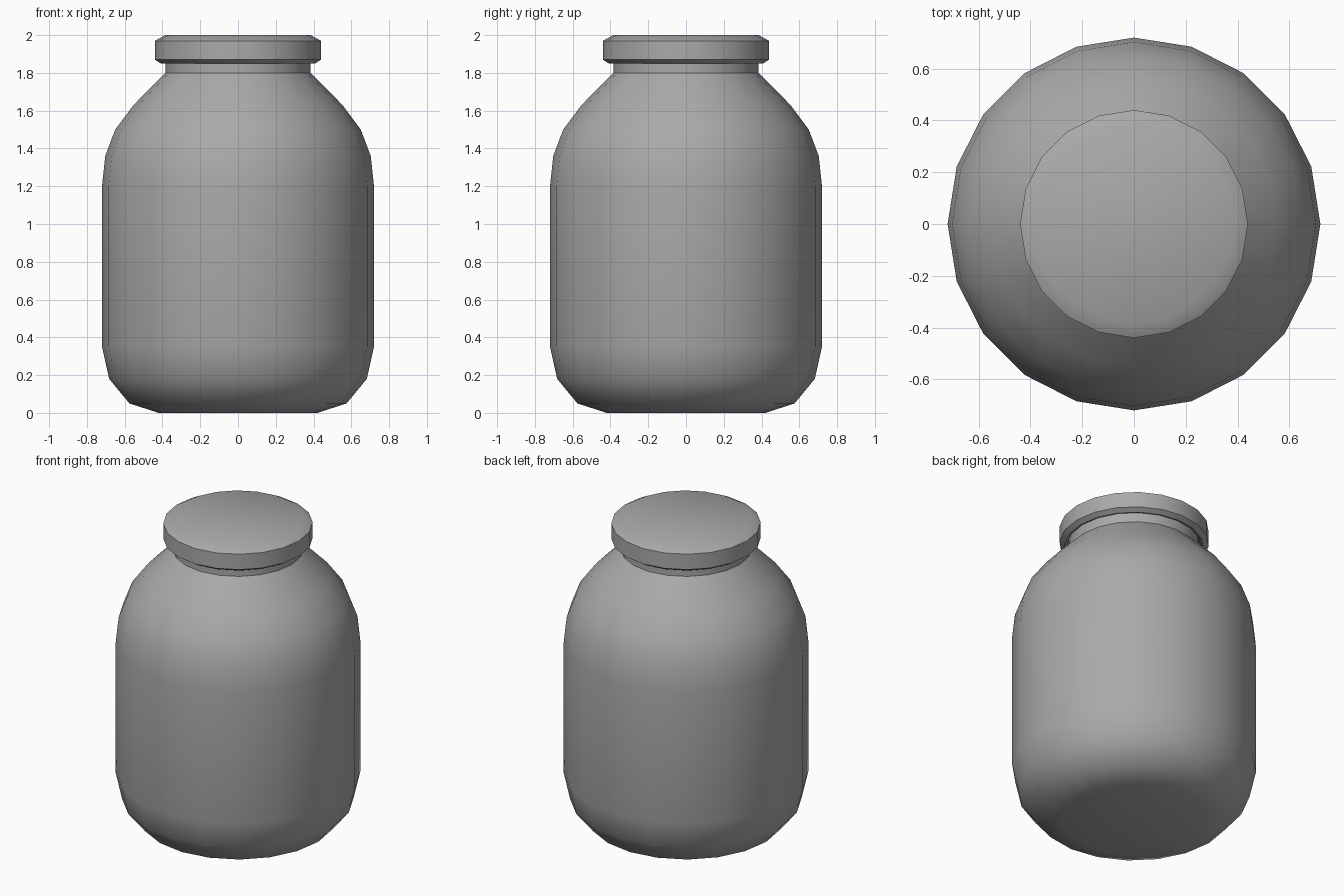
import bpy, bmesh, math

cube = bpy.data.objects.get("Cube")
if cube:
    bpy.data.objects.remove(cube, do_unlink=True)

SIDES = 20

# Single plain grey
grey = bpy.data.materials.new("plain_grey")
grey.use_nodes = True
colour = (0.4, 0.4, 0.4, 1)
grey.diffuse_color = colour
grey.node_tree.nodes["Principled BSDF"].inputs["Base Color"].default_value = colour


def lathe(name, profile, sharp_angle, cap_top):
    """Turn a (radius, height) profile around z, closing the ends with flat caps."""
    bm = bmesh.new()
    rings = []
    for r, z in profile:
        rings.append([bm.verts.new((r * math.cos(math.tau * i / SIDES),
                                    r * math.sin(math.tau * i / SIDES), z))
                      for i in range(SIDES)])
    for low, high in zip(rings, rings[1:]):
        for i in range(SIDES):
            j = (i + 1) % SIDES
            bm.faces.new((low[i], low[j], high[j], high[i]))
    bm.faces.new(rings[-1] if cap_top else rings[0][::-1])
    mesh = bpy.data.meshes.new(name)
    bm.to_mesh(mesh)
    bm.free()
    mesh.materials.append(grey)
    obj = bpy.data.objects.new(name, mesh)
    bpy.context.collection.objects.link(obj)
    bpy.ops.object.select_all(action="DESELECT")
    obj.select_set(True)
    bpy.context.view_layer.objects.active = obj
    bpy.ops.object.shade_smooth_by_angle(angle=math.radians(sharp_angle))
    return obj


# Jar body with rounded base, shoulder and short neck
lathe("jar_body", [(0.42, 0), (0.575, 0.05), (0.682, 0.18), (0.72, 0.35),
                   (0.72, 1.2), (0.703, 1.36), (0.65, 1.5), (0.553, 1.63),
                   (0.385, 1.8), (0.385, 1.9)], 40, False)

# Lid with bevelled rims and a hollow underside
lathe("lid", [(0.385, 1.88), (0.395, 1.855), (0.41, 1.85), (0.44, 1.87),
              (0.44, 1.97), (0.385, 2.0)], 30, True)
